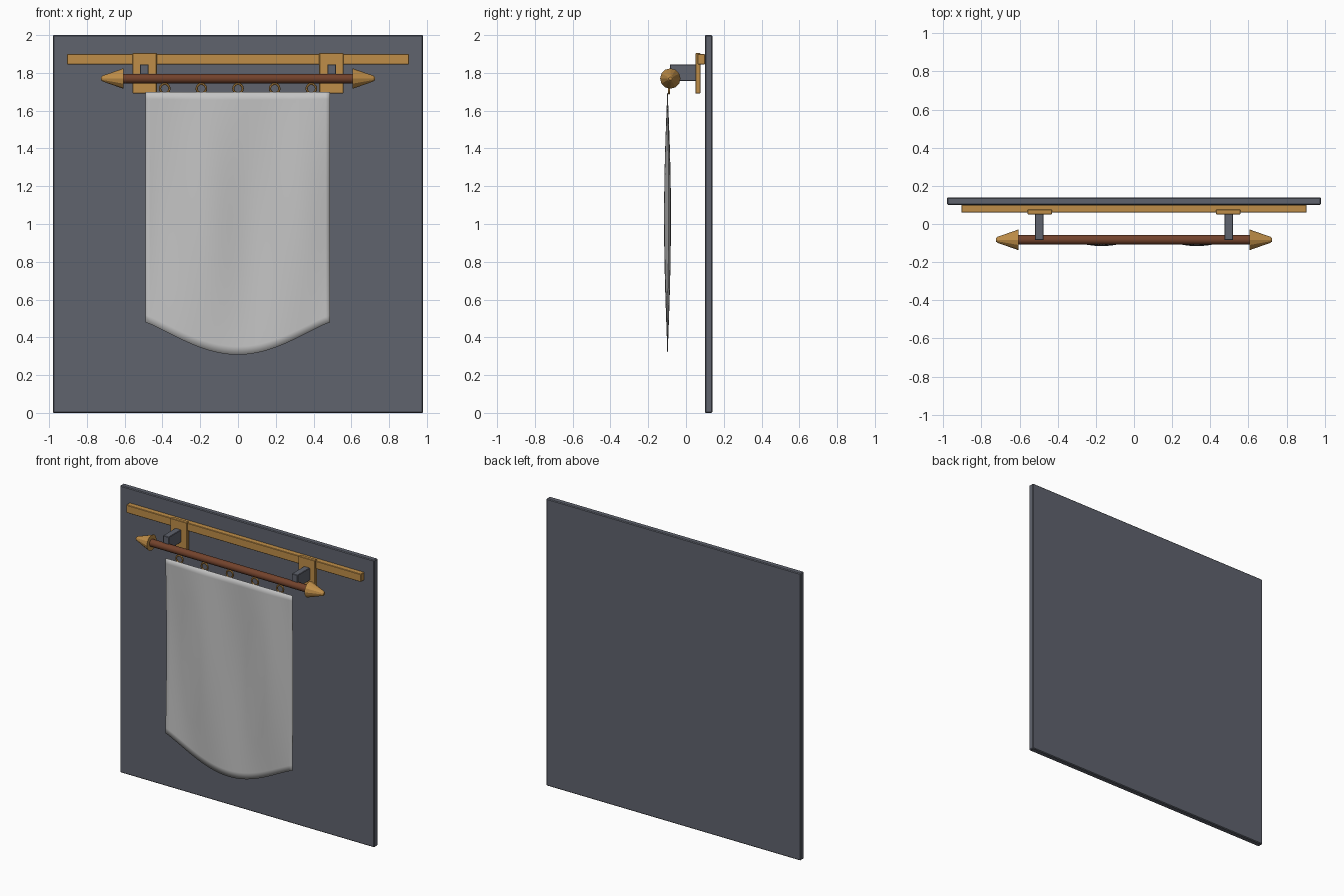
import bpy, bmesh, math
from mathutils import Matrix

if "Cube" in bpy.data.objects:
    bpy.data.objects.remove(bpy.data.objects["Cube"])


def material(name, rgb):
    m = bpy.data.materials.new(name)
    m.diffuse_color = (*rgb, 1)
    m.use_nodes = True
    m.node_tree.nodes["Principled BSDF"].inputs["Base Color"].default_value = m.diffuse_color
    return m


STONE = material("slate_grey", (0.115, 0.125, 0.155))
GOLD = material("golden_wood", (0.52, 0.27, 0.065))
BROWN = material("red_brown_wood", (0.17, 0.055, 0.025))
CLOTH = material("pale_cloth", (0.55, 0.55, 0.55))


def finish(name, bm, mat, angle=None):
    bmesh.ops.recalc_face_normals(bm, faces=bm.faces)
    me = bpy.data.meshes.new(name)
    bm.to_mesh(me)
    bm.free()
    me.materials.append(mat)
    ob = bpy.data.objects.new(name, me)
    bpy.context.collection.objects.link(ob)
    if angle:
        bpy.context.view_layer.objects.active = ob
        ob.select_set(True)
        bpy.ops.object.shade_smooth_by_angle(angle=math.radians(angle))
        ob.select_set(False)
    return ob


def box(name, x, y, z, mat, bevel=0.003):
    bm = bmesh.new()
    bmesh.ops.create_cube(bm, size=1)
    for v in bm.verts:
        v.co = [(a + b) / 2 + c * (b - a) for (a, b), c in zip((x, y, z), v.co)]
    bmesh.ops.bevel(bm, geom=bm.edges[:], offset=bevel, segments=1, affect='EDGES')
    return finish(name, bm, mat)


def lathe_x(name, profile, y, z, sides, mat, angle=None):
    """Closed solid of revolution along x; profile holds (x, radius)."""
    bm = bmesh.new()
    rings = [[bm.verts.new((x, y + r * math.cos(math.tau * i / sides),
                            z + r * math.sin(math.tau * i / sides)))
              for i in range(sides)] for x, r in profile]
    for a, b in zip(rings, rings[1:]):
        for i in range(sides):
            j = (i + 1) % sides
            bm.faces.new((a[i], a[j], b[j], b[i]))
    bm.faces.new(rings[0])
    bm.faces.new(rings[-1])
    return finish(name, bm, mat, angle)


# wall slab and mounting rail
box("wall_panel", (-0.98, 0.98), (0.10, 0.14), (0, 2), STONE, 0.005)
box("mounting_rail", (-0.905, 0.905), (0.06, 0.10), (1.845, 1.90), GOLD)

# bracket plates, support arms and rod finials on both sides
ROD_Y, ROD_Z = -0.083, 1.77
for s, side in ((-1, "left"), (1, "right")):
    span = lambda a, b: tuple(sorted((s * a, s * b)))
    box("bracket_plate_" + side, span(0.43, 0.558), (0.05, 0.076), (1.69, 1.905), GOLD)
    box("support_arm_" + side, span(0.474, 0.519), (-0.085, 0.052), (1.757, 1.845), STONE)
    lathe_x("finial_" + side, [(s * 0.607, 0.054), (s * 0.715, 0.016), (s * 0.724, 0.009)],
            ROD_Y, ROD_Z, 12, GOLD)

# hanging rod
lathe_x("rod", [(-0.61, 0.025), (0.61, 0.025)], ROD_Y, ROD_Z, 16, BROWN, 40)

# rings joining cloth and rod
for k in range(5):
    bm = bmesh.new()
    n, m = 16, 6
    grid = [[bm.verts.new(((0.025 + 0.006 * math.cos(math.tau * j / m)) * math.cos(math.tau * i / n),
                           0.006 * math.sin(math.tau * j / m),
                           (0.025 + 0.006 * math.cos(math.tau * j / m)) * math.sin(math.tau * i / n)))
             for j in range(m)] for i in range(n)]
    for i in range(n):
        for j in range(m):
            bm.faces.new((grid[i][j], grid[(i + 1) % n][j],
                          grid[(i + 1) % n][(j + 1) % m], grid[i][(j + 1) % m]))
    bm.transform(Matrix.Translation((-0.388 + 0.194 * k, -0.09, 1.717)))
    finish("ring_%d" % (k + 1), bm, GOLD, 60)

# cloth sheet with soft folds and a rounded lower hem
bm = bmesh.new()
NX, NZ = 40, 32
rows = []
for i in range(NX + 1):
    u = i / NX * 2 - 1
    x = 0.489 * u - 0.001
    hem = 0.48 - 0.172 * math.cos(u * math.pi / 2) ** 1.15
    col = []
    for j in range(NZ + 1):
        t = j / NZ
        fold = math.cos(math.tau * (x + 0.17) / 0.5) * math.sin(math.pi * t)
        col.append(bm.verts.new((x, -0.098 - 0.017 * fold, 1.70 + (hem - 1.70) * t)))
    rows.append(col)
for a, b in zip(rows, rows[1:]):
    for j in range(NZ):
        bm.faces.new((a[j], a[j + 1], b[j + 1], b[j]))
ob = finish("banner_cloth", bm, CLOTH, 60)
mod = ob.modifiers.new("thickness", 'SOLIDIFY')
mod.thickness = 0.002
mod.offset = 0
